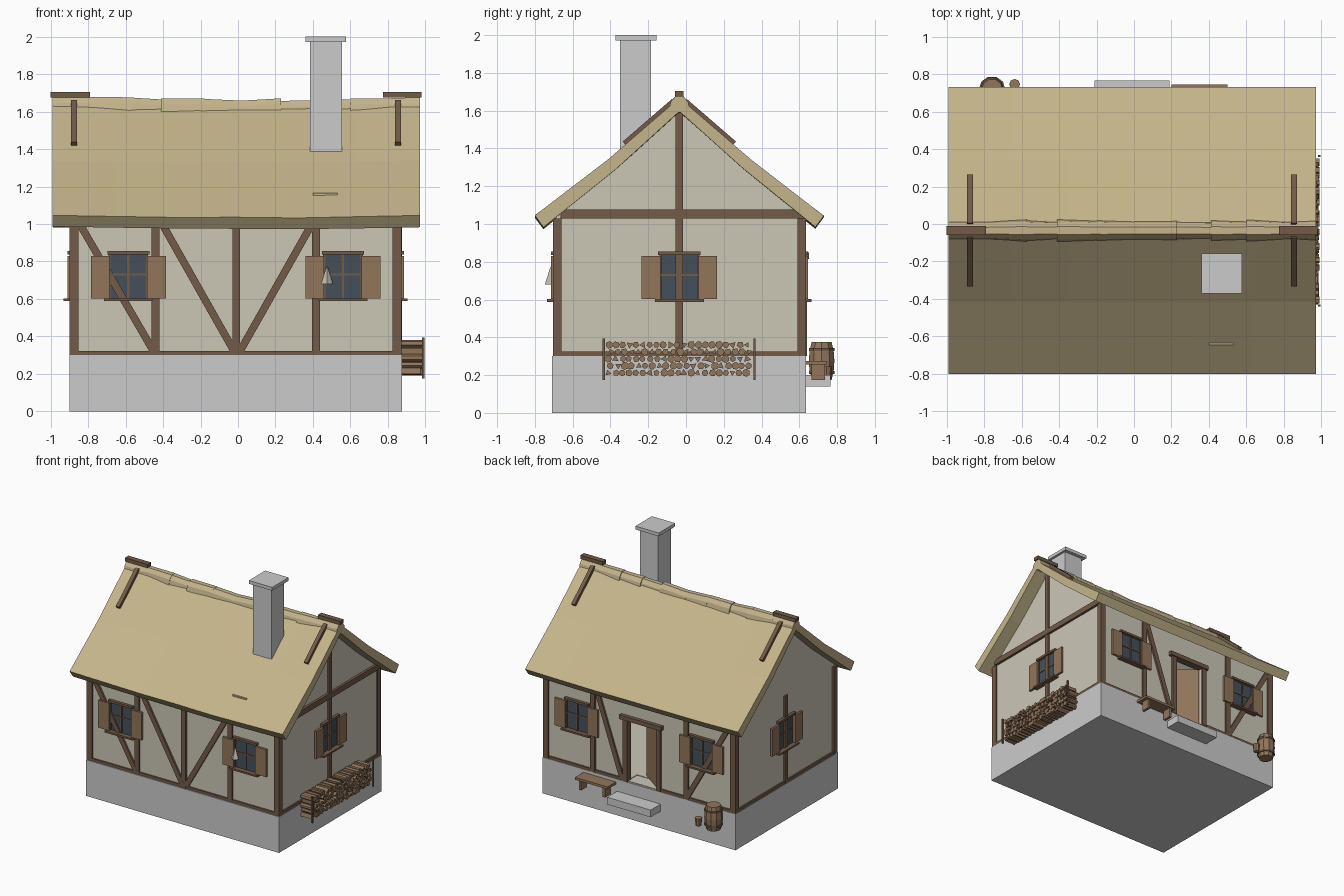
import bpy, bmesh, math, random
from mathutils import Vector, Matrix

if "Cube" in bpy.data.objects:
    bpy.data.objects.remove(bpy.data.objects["Cube"])
random.seed(4)

def mat(name, r, g, b):
    m = bpy.data.materials.new(name)
    m.diffuse_color = (r, g, b, 1)
    m.use_nodes = True
    m.node_tree.nodes["Principled BSDF"].inputs["Base Color"].default_value = m.diffuse_color
    return m

STRAW = mat("straw", .56, .46, .26)
WOOD = mat("timber", .17, .105, .065)
PLANK = mat("plank", .29, .18, .105)
PLASTER = mat("plaster", .6, .57, .47)
GLASS = mat("glass", .06, .08, .1)

def finish(name, bm, m=None):
    bmesh.ops.recalc_face_normals(bm, faces=bm.faces)
    me = bpy.data.meshes.new(name)
    bm.to_mesh(me)
    bm.free()
    ob = bpy.data.objects.new(name, me)
    bpy.context.collection.objects.link(ob)
    if m:
        me.materials.append(m)
    return ob

def box(name, x0, x1, y0, y1, z0, z1, m=None):
    bm = bmesh.new()
    M = Matrix.Translation(((x0+x1)/2, (y0+y1)/2, (z0+z1)/2)) @ Matrix.Diagonal((abs(x1-x0), abs(y1-y0), z1-z0, 1))
    bmesh.ops.create_cube(bm, size=1, matrix=M)
    return finish(name, bm, m)

def beam(name, p, q, out, w, t, m):
    """Box from p to q; t is its thickness along the direction out."""
    p, q, out = Vector(p), Vector(q), Vector(out)
    d = (q - p).normalized()
    s = d.cross(out).normalized()
    n = s.cross(d)
    R = Matrix((s, n, d)).transposed().to_4x4()
    bm = bmesh.new()
    bmesh.ops.create_cube(bm, size=1, matrix=Matrix.Translation((p+q)/2) @ R @ Matrix.Diagonal((w, t, (q-p).length, 1)))
    return finish(name, bm, m)

def loft(name, sections, m=None):
    """Closed (x, y, z) sections joined in order, capped at both ends."""
    bm = bmesh.new()
    rings = [[bm.verts.new(v) for v in s] for s in sections]
    n = len(rings[0])
    for a, b in zip(rings, rings[1:]):
        for i in range(n):
            bm.faces.new((a[i], a[(i+1) % n], b[(i+1) % n], b[i]))
    bm.faces.new(rings[0])
    bm.faces.new(rings[-1])
    return finish(name, bm, m)

def lathe(name, prof, cx, cy, n, m):
    return loft(name, [[(cx + r*math.cos(2*math.pi*i/n), cy + r*math.sin(2*math.pi*i/n), z)
                        for i in range(n)] for r, z in prof], m)

# wall coordinates: u along the wall, n outward, z up
WALLS = {"front": lambda u, n, z: (u, -.69-n, z), "back": lambda u, n, z: (u, .62+n, z),
         "right": lambda u, n, z: (.86+n, u, z), "left": lambda u, n, z: (-.885-n, u, z)}

def wbox(wall, name, u0, u1, n0, n1, z0, z1, m):
    a, b = WALLS[wall](u0, n0, z0), WALLS[wall](u1, n1, z1)
    return box(wall + "_" + name, a[0], b[0], a[1], b[1], z0, z1, m)

def brace(wall, u0, z0, u1, z1):
    f = WALLS[wall]
    out = Vector(f(0, 1, 0)) - Vector(f(0, 0, 0))
    beam(wall + "_brace", f(u0, .003, z0), f(u1, .003, z1), out, .04, .024, WOOD)

def window(wall, c):
    h = .1
    wbox(wall, "glass", c-h, c+h, -.02, .004, .6, .84, GLASS)
    for u in (c-h, c, c+h):
        wbox(wall, "window_bar", u-.006, u+.006, -.01, .012, .6, .84, WOOD)
    wbox(wall, "window_crossbar", c-h, c+h, -.01, .01, .725, .735, WOOD)
    wbox(wall, "window_lintel", c-h-.012, c+h+.012, -.01, .025, .837, .855, WOOD)
    wbox(wall, "window_sill", c-h-.03, c+h+.03, -.01, .045, .588, .602, WOOD)
    for s in (-1, 1):
        wbox(wall, "shutter", c+s*h, c+s*(h+.1), .008, .026, .602, .83, PLANK)

# stone base
box("stone_base", -.9, .875, -.71, .635, 0, .3)

# hollow plaster walls with a door opening
def house(name, x0, x1, e, zb, zt, za):
    p = [(-.69+e, zb), (.62-e, zb), (.62-e, zt), (-.035, za), (-.69+e, zt)]
    return loft(name, [[(x, y, z) for y, z in p] for x in (x0, x1)], PLASTER)
walls = house("plaster_walls", -.885, .86, 0, .28, 1.06, 1.62)
cutters = [house("room_cutter", -.845, .82, .04, .31, 1.03, 1.57),
           box("door_cutter", -.17, .1, .5, .75, .305, .82)]
for c in cutters:
    c.hide_render = c.hide_viewport = True
    b = walls.modifiers.new("cut", 'BOOLEAN')
    b.object = c
    b.solver = 'EXACT'

# timber frame
for x0, x1 in ((-.9, -.85), (.825, .872)):
    for y0, y1 in ((-.705, -.658), (.59, .634)):
        box("corner_post", x0, x1, y0, y1, .3, 1.03, WOOD)
for w in ("front", "back"):
    for u in (-.44, .417):
        wbox(w, "post", u-.021, u+.021, -.01, .014, .3, 1.03, WOOD)
wbox("front", "post", -.03, .012, -.01, .014, .3, 1.03, WOOD)
wbox("front", "sill_beam", -.88, .86, -.01, .012, .3, .322, WOOD)
for a, b in ((-.88, -.2), (.14, .86)):
    wbox("back", "sill_beam", a, b, -.01, .012, .3, .322, WOOD)
for w in ("right", "left"):
    wbox(w, "sill_beam", -.69, .62, -.01, .012, .3, .325, WOOD)
    wbox(w, "centre_post", -.055, -.015, -.01, .014, .3, 1.6 if w == "right" else 1.03, WOOD)
wbox("right", "tie_beam", -.665, .645, -.01, .02, 1.03, 1.077, WOOD)
for u0, u1 in ((-.85, -.45), (-.41, -.02), (.4, .01)):
    brace("front", u0, 1.01, u1, .32)
for u0, u1 in ((.39, .15), (-.84, -.45)):
    brace("back", u0, 1.01, u1, .32)

# windows
for w, c in (("front", -.585), ("front", .56), ("back", .56), ("back", -.59), ("right", -.035), ("left", -.035)):
    window(w, c)

# door, standing ajar
for u in (-.19, .115):
    wbox("back", "door_post", u-.02, u+.02, -.03, .02, .3, .83, WOOD)
wbox("back", "door_lintel", -.225, .16, -.03, .03, .815, .85, WOOD)
beam("door_leaf", (-.165, .6, .56), (.03, .46, .56), (0, 0, 1), .02, .5, PLANK)

# thatched roof: sagging profile lofted along x
half = [(0, 1.67), (.38, 1.34), (.765, 1.045)]
under = [(.72, .985), (.34, 1.29), (0, 1.6)]
def roof_section(x):
    sag = .022 * (1 - min(1, x*x))
    pos = half + under
    neg = under[1::-1] + half[:0:-1]
    ring = [(d, z) for d, z in pos] + [(-d, z) for d, z in neg]
    return [(x, -.035+d, z - sag*(.5 + .5*(z > 1.5)) + random.uniform(-.003, .003)) for d, z in ring]
loft("thatch_roof", [roof_section(-.99 + 1.96*i/6) for i in range(7)], STRAW)

# overlapping ridge bundles and end caps
ridge = [(-.058, 1.6), (-.045, 1.655), (-.02, 1.685), (.02, 1.685), (.045, 1.655), (.058, 1.6)]
xs = [-.99, -.8, -.6, -.41, -.2, 0, .2, .41, .6, .78]
for i, x in enumerate(xs):
    secs = []
    for xx in (x, x + .2 + (.03 if i < 9 else 0)):
        k, dz = random.uniform(.85, 1.1), -.02*(1-xx*xx) + random.uniform(-.01, .005)
        secs.append([(min(xx, .97), -.035 + y*k, z + dz) for y, z in ridge])
    loft("ridge_bundle", secs, STRAW)
for x0, x1 in ((-1, -.79), (.775, .98)):
    box("ridge_cap", x0, x1, -.058, -.012, 1.675, 1.705, WOOD)

# wooden straps over the ridge
for x in (-.875, .855):
    for s in (-1, 1):
        beam("roof_strap", (x, -.035+s*.03, 1.65), (x, -.035+s*.29, 1.425), (0, s*.66, .75), .032, .03, WOOD)
box("loose_straw", .4, .53, -.645, -.635, 1.13, 1.165, STRAW)

# chimney
box("chimney", .385, .555, -.35, -.185, 1.3, 1.975)
box("chimney_cap", .36, .575, -.372, -.157, 1.972, 2.0)

# wood pile on the right side
bm = bmesh.new()
for r in range(5):
    for i in range(21):
        y, z = -.41 + i*.0365 + (r % 2)*.012, .212 + r*.037
        L, rad = random.uniform(.1, .118), random.uniform(.016, .022)
        M = Matrix.Translation((.873 + L/2, y + random.uniform(-.004, .004), z)) @ Matrix.Rotation(math.pi/2, 4, 'Y') \
            @ Matrix.Rotation(random.uniform(0, 6), 4, 'Z')
        bmesh.ops.create_cone(bm, cap_ends=True, segments=random.choice((3, 5, 6, 7)), radius1=rad, radius2=rad, depth=L, matrix=M)
finish("firewood", bm, PLANK)
for y in (-.435, .363):
    box("woodpile_stake", .982, .995, y-.006, y+.006, .175, .395, WOOD)

# door step and bench at the back
box("door_step", -.21, .19, .63, .765, .14, .2)
box("bench_seat", .2, .5, .635, .745, .255, .275, PLANK)
for x in (.23, .45):
    box("bench_leg", x, x+.022, .665, .735, .175, .26, PLANK)

# barrel with hoops, and a bucket
lathe("barrel", [(.056, .175), (.068, .23), (.071, .275), (.068, .32), (.056, .375)], -.757, .718, 10, PLANK)
for z in (.215, .335):
    lathe("barrel_hoop", [(.071, z-.008), (.071, z+.008)], -.757, .718, 10, WOOD)
lathe("bucket", [(.022, .18), (.029, .245)], -.637, .745, 8, PLANK)

# small lamp shade by the front window
lathe("lamp_shade", [(.032, .68), (.004, .77)], .475, -.715, 4, PLASTER)
